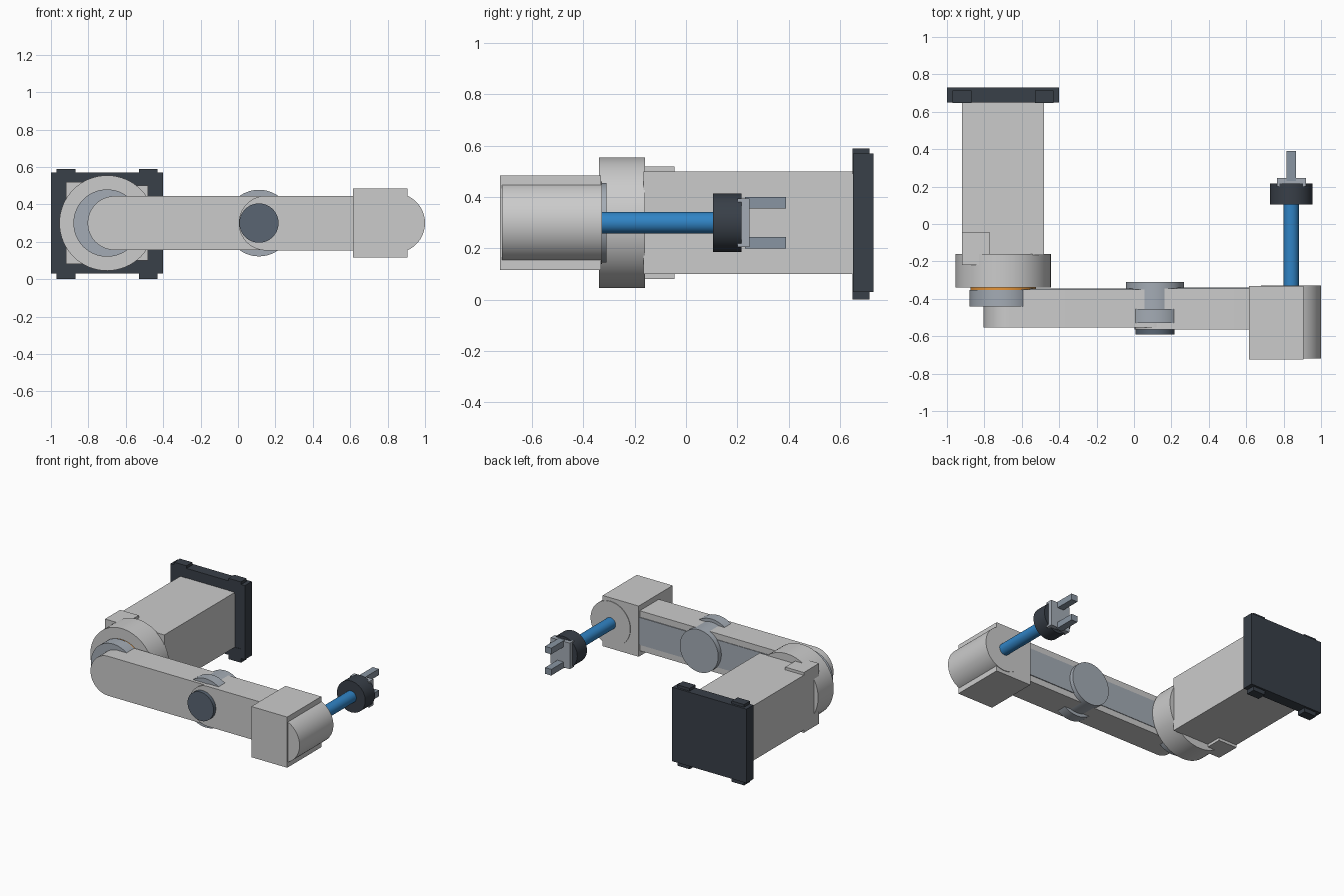
import bpy, math

if "Cube" in bpy.data.objects:
    bpy.data.objects.remove(bpy.data.objects["Cube"])


def material(name, rgb):
    m = bpy.data.materials.new(name)
    m.diffuse_color = (*rgb, 1)
    m.use_nodes = True
    m.node_tree.nodes["Principled BSDF"].inputs["Base Color"].default_value = m.diffuse_color
    return m


DARK = material("dark_slate", (0.04, 0.05, 0.065))
CAP = material("cap_slate", (0.1, 0.13, 0.17))
STEEL = material("steel", (0.37, 0.41, 0.46))
TOOL = material("tool_steel", (0.25, 0.30, 0.36))
BLUE = material("blue", (0.03, 0.23, 0.56))
ORANGE = material("orange", (0.8, 0.3, 0.04))


def box(name, x, y, z, mat=None):
    """Box from (min, max) pairs."""
    bpy.ops.mesh.primitive_cube_add(size=1, location=[sum(p) / 2 for p in (x, y, z)])
    o = bpy.context.object
    o.name = name
    o.scale = [p[1] - p[0] for p in (x, y, z)]
    bpy.ops.object.transform_apply(location=False, rotation=False, scale=True)
    if mat:
        o.data.materials.append(mat)
    return o


def disc(name, x, y, r, mat=None, z=0.3):
    """Cylinder along y from y[0] to y[1]."""
    bpy.ops.mesh.primitive_cylinder_add(vertices=64, radius=r, depth=y[1] - y[0],
                                        location=(x, sum(y) / 2, z),
                                        rotation=(math.pi / 2, 0, 0))
    o = bpy.context.object
    o.name = name
    bpy.ops.object.shade_smooth_by_angle(angle=math.radians(30))
    if mat:
        o.data.materials.append(mat)
    return o


def link(name, x0, x1, y, r, round_right):
    """Arm bar: rounded left end, optional rounded right end, extruded along y."""
    n = 32
    pts = [(x0 + r * math.cos(a), r * math.sin(a))
           for a in (math.pi / 2 + math.pi * i / n for i in range(n + 1))]
    if round_right:
        pts += [(x1 + r * math.cos(a), r * math.sin(a))
                for a in (-math.pi / 2 + math.pi * i / n for i in range(n + 1))]
    else:
        pts += [(x1, -r), (x1, r)]
    k = len(pts)
    verts = [(px, yy, 0.3 + pz) for yy in y for px, pz in pts]
    faces = [list(range(k)), list(range(2 * k - 1, k - 1, -1))]
    faces += [[(i + 1) % k, i, k + i, k + (i + 1) % k] for i in range(k)]
    me = bpy.data.meshes.new(name)
    me.from_pydata(verts, [], faces)
    o = bpy.data.objects.new(name, me)
    bpy.context.collection.objects.link(o)
    bpy.ops.object.select_all(action='DESELECT')
    o.select_set(True)
    bpy.context.view_layer.objects.active = o
    bpy.ops.object.shade_smooth_by_angle(angle=math.radians(30))
    return o


# Base plate with four mounting tabs
box("base_plate", (-1, -0.4), (0.65, 0.73), (0.03, 0.57), DARK)
for i, x in enumerate((-0.92, -0.48)):
    for j, z in enumerate(((0.0, 0.1), (0.49, 0.59))):
        box(f"mounting_tab_{i}{j}", (x - 0.05, x + 0.05), (0.648, 0.715), z, DARK)

# Column, side housing and shoulder
box("column", (-0.92, -0.48), (-0.165, 0.66), (0.1, 0.5))
box("column_housing", (-0.92, -0.77), (-0.22, -0.045), (0.08, 0.52))
disc("shoulder", -0.7, (-0.34, -0.16), 0.255)
disc("shoulder_ring", -0.7, (-0.355, -0.335), 0.175, ORANGE)
disc("shoulder_joint", -0.7, (-0.44, -0.352), 0.18, STEEL)

# Inner and outer arm links with rear inlay panels
link("inner_arm", -0.66, 0.1, (-0.553, -0.35), 0.144, True)
link("outer_arm", 0.15, 0.65, (-0.565, -0.345), 0.146, False)
box("inner_arm_panel", (-0.62, 0.1), (-0.36, -0.346), (0.2, 0.4), STEEL)
box("outer_arm_panel", (0.12, 0.63), (-0.36, -0.339), (0.2, 0.4), STEEL)

# Elbow joint
disc("elbow_joint", 0.112, (-0.53, -0.455), 0.178, STEEL)
disc("elbow_rear_disc", 0.112, (-0.46, -0.31), 0.155, STEEL)
disc("elbow_front_cap", 0.112, (-0.592, -0.56), 0.105, CAP)

# Head housing
box("head_block", (0.615, 0.905), (-0.725, -0.332), (0.115, 0.485))
disc("head_round", 0.84, (-0.718, -0.328), 0.16)

# Spindle and gripper
disc("spindle", 0.84, (-0.4, 0.12), 0.042, BLUE)
disc("gripper_collar", 0.84, (0.105, 0.217), 0.114, DARK)
box("gripper_palm", (0.765, 0.92), (0.2, 0.247), (0.205, 0.395), STEEL)
for name, z in (("lower_finger", (0.2, 0.245)), ("upper_finger", (0.355, 0.4))):
    box(name, (0.815, 0.865), (0.23, 0.39), z, TOOL)
